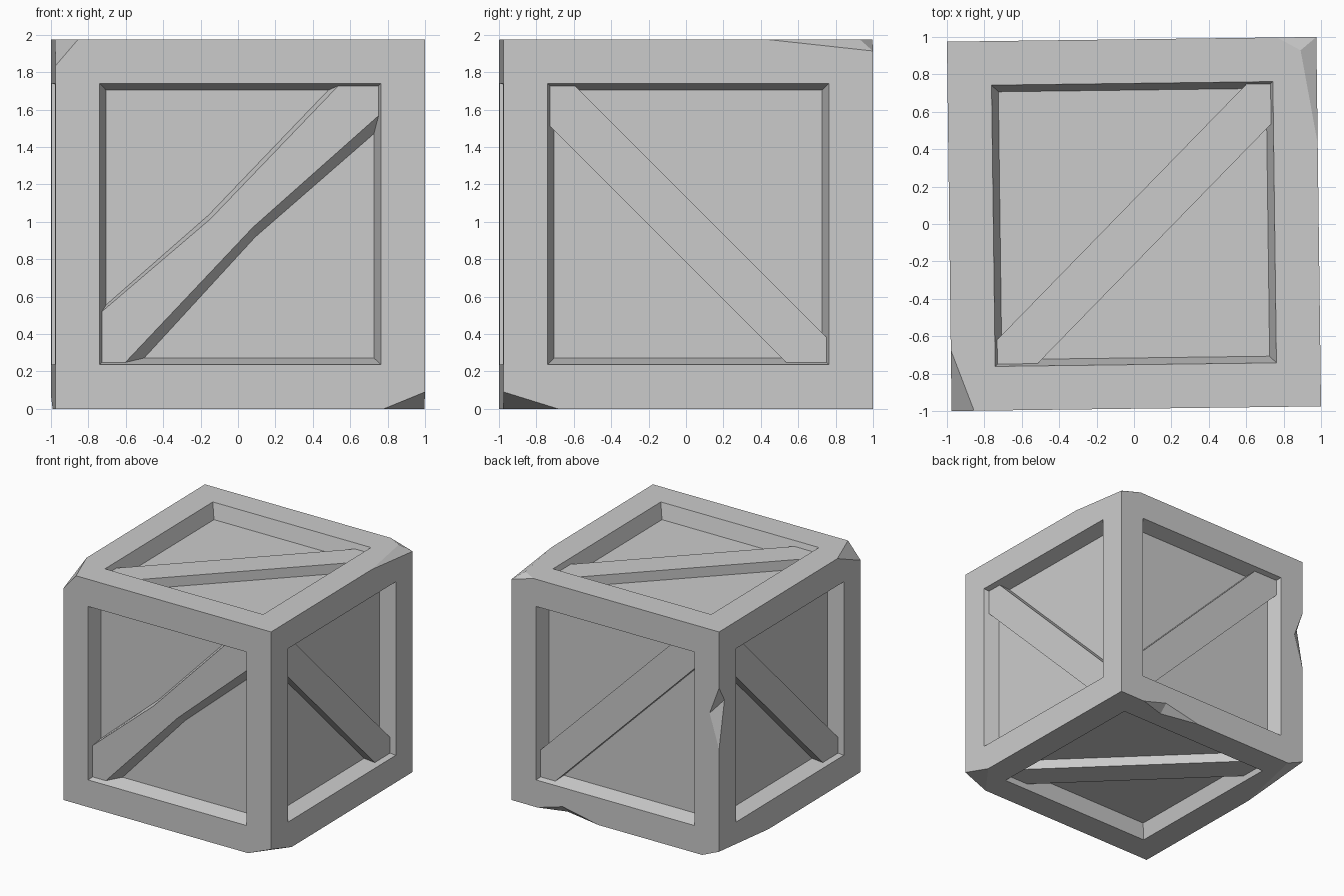
import bpy, bmesh
from mathutils import Vector, Matrix

if "Cube" in bpy.data.objects:
    bpy.data.objects.remove(bpy.data.objects["Cube"])

H = 0.9875            # half size of the crate
OPEN, FLOOR = 0.752, 0.716   # half opening at the rim and at the recess floor
DEPTH, BEAM_DEPTH = 0.13, 0.045
PLACE = Matrix.Translation((0, 0, H)) @ Matrix.Rotation(0.0127, 4, 'Z')
X, Y, Z = Vector((1, 0, 0)), Vector((0, 1, 0)), Vector((0, 0, 1))
FACES = {'front': (X, Z), 'right': (Y, Z), 'back': (-X, Z),
         'left': (-Y, Z), 'top': (X, Y), 'bottom': (X, -Y)}


def add_object(name, bm):
    bmesh.ops.recalc_face_normals(bm, faces=bm.faces)
    me = bpy.data.meshes.new(name)
    bm.to_mesh(me)
    bm.free()
    ob = bpy.data.objects.new(name, me)
    ob.matrix_world = PLACE
    bpy.context.collection.objects.link(ob)
    return ob


def loft(name, face, low, d_low, high, d_high):
    """Solid between two outlines lying at given depths below a crate face."""
    u, v = FACES[face]
    n = u.cross(v)
    bm = bmesh.new()
    a = [bm.verts.new(u * p + v * q + n * (H - d_low)) for p, q in low]
    b = [bm.verts.new(u * p + v * q + n * (H - d_high)) for p, q in high]
    bm.faces.new(a[::-1])
    bm.faces.new(b)
    for i in range(len(a)):
        j = (i + 1) % len(a)
        bm.faces.new((a[i], a[j], b[j], b[i]))
    return add_object(name, bm)


def square(r):
    return [(-r, -r), (r, -r), (r, r), (-r, r)]


# Crate body with sliced corners
bm = bmesh.new()
bmesh.ops.create_cube(bm, size=2 * H)


def slice_corner(sign, *offsets):
    s = Vector(sign)
    p = [Vector([c * (H - o) for c, o in zip(s, off)]) for off in offsets]
    n = (p[1] - p[0]).cross(p[2] - p[0]).normalized()
    if n.dot(s * H - p[0]) < 0:
        n = -n
    r = bmesh.ops.bisect_plane(bm, geom=bm.verts[:] + bm.edges[:] + bm.faces[:],
                               plane_co=p[0], plane_no=n, clear_outer=True)
    cut = [e for e in r['geom_cut'] if isinstance(e, bmesh.types.BMEdge)]
    bmesh.ops.contextual_create(bm, geom=cut)


for sign, dx, dy, dz in (((-1, -1, 1), .12, .325, .14),
                         ((1, -1, -1), .22, .29, .09),
                         ((-1, 1, -1), .16, .69, .07)):
    slice_corner(sign, (dx, 0, 0), (0, dy, 0), (0, 0, dz))
# double-faceted chip at the back right top corner
tip, low = (.085, .07, 0), (0, 0, .062)
slice_corner((1, 1, 1), (0, .57, 0), low, tip)
slice_corner((1, 1, 1), (.21, 0, 0), low, tip)
body = add_object('crate_frame', bm)


def subtract(cutter):
    cutter.hide_render = True
    cutter.hide_viewport = False
    mod = body.modifiers.new('cut', 'BOOLEAN')
    mod.operation = 'DIFFERENCE'
    mod.solver = 'EXACT'
    mod.object = cutter
    cutters.append(cutter)


cutters = []
# Tapered recess in every side
t = (OPEN - FLOOR) / DEPTH * 0.05
for f in FACES:
    subtract(loft('recess_cutter_' + f, f, square(FLOOR), DEPTH, square(OPEN + t), -0.05))


# Wedge notches along two edges
def notch(name, e1, e2, m1, m2):
    e1, e2, m1, m2 = map(Vector, (e1, e2, m1, m2))
    mid, d = (m1 + m2) / 2, (m1 - m2) * 0.5
    nb = bmesh.new()
    v = [nb.verts.new(p) for p in (e1 + (e1 - mid) * .3, e2 + (e2 - mid) * .3, m1 + d, m2 - d)]
    for i, j, k in ((0, 1, 2), (0, 1, 3), (0, 2, 3), (1, 2, 3)):
        nb.faces.new((v[i], v[j], v[k]))
    subtract(add_object(name, nb))


notch('bottom_notch_cutter', (.74, H, -H), (.157, H, -H), (.5, H, .07 - H), (.5, H - .07, -H))
notch('side_notch_cutter', (-H, H, .5), (-H, H, -.03), (.09 - H, H, .26), (-H, H - .075, .37))

# Apply the cuts and drop the cutters
bpy.context.view_layer.update()
ev = body.evaluated_get(bpy.context.evaluated_depsgraph_get())
mesh = bpy.data.meshes.new_from_object(ev)
body.modifiers.clear()
body.data = mesh
for c in cutters:
    bpy.data.objects.remove(c)

# Straight diagonal braces: offsets above and below the diagonal
Q = 0.74
for f, a, b, flip in (('right', .135, .215, -1), ('left', .135, .215, -1), ('top', .13, .215, 1),
                      ('back', .235, .14, 1), ('bottom', .215, .13, 1)):
    pts = [(-Q, -Q), (b - Q, -Q), (Q, Q - b), (Q, Q), (Q - a, Q), (-Q, a - Q)]
    pts = [(p * flip, q) for p, q in pts]
    loft(f + '_brace', f, pts, DEPTH + .01, pts, BEAM_DEPTH)

# Bent front brace with sloping sides
R = 0.72
base = [(-R, -R), (-.515, -R), (.08, -.072), (R, .485), (R, R), (.475, R), (-.17, .047), (-R, -.435)]
face = [(-Q, -Q), (-.615, -Q), (.07, -.015), (Q, .58), (Q, Q), (.525, Q), (-.16, .027), (-Q, -.468)]
loft('front_brace', 'front', base, DEPTH + .002, face, BEAM_DEPTH)
